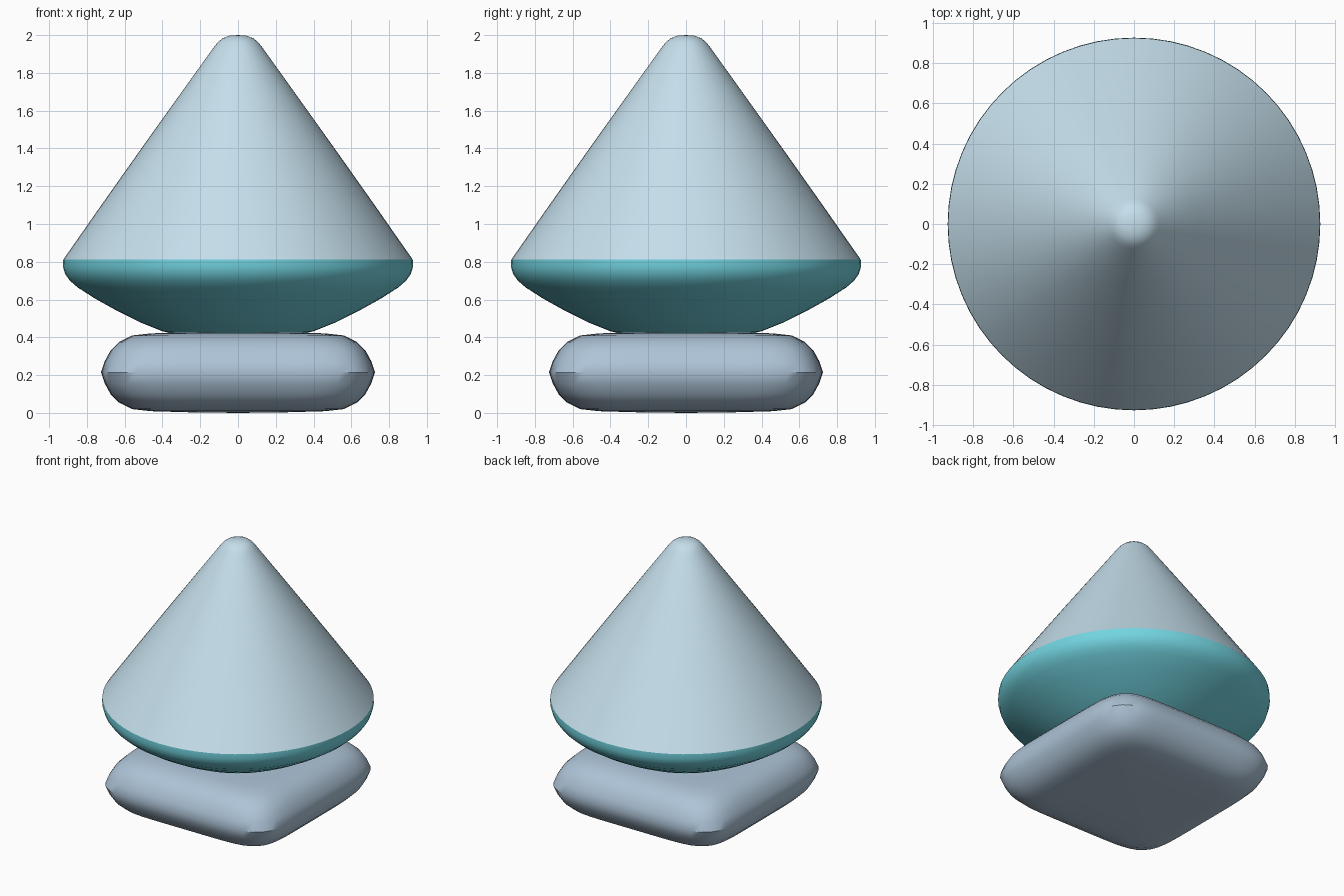
import bpy, bmesh, math

if "Cube" in bpy.data.objects:
    bpy.data.objects.remove(bpy.data.objects["Cube"])


def paint(obj, name, rgb):
    mat = bpy.data.materials.new(name)
    mat.diffuse_color = (*rgb, 1)
    mat.use_nodes = True
    mat.node_tree.nodes["Principled BSDF"].inputs["Base Color"].default_value = mat.diffuse_color
    obj.data.materials.append(mat)


def superellipse(power):
    def shape(a):
        c, s = math.cos(a), math.sin(a)
        k = (abs(c) ** power + abs(s) ** power) ** (-1 / power)
        return c * k, s * k
    return shape


def loft(name, profile, segments, shape, rgb, cap_bottom, cap_top, angle=40):
    """Skin rings of (radius, z), listed bottom to top."""
    bm = bmesh.new()
    rings = []
    for r, z in profile:
        ring = []
        for i in range(segments):
            x, y = shape(2 * math.pi * i / segments)
            ring.append(bm.verts.new((r * x, r * y, z)))
        rings.append(ring)
    for a, b in zip(rings, rings[1:]):
        for i in range(segments):
            j = (i + 1) % segments
            bm.faces.new((a[i], a[j], b[j], b[i]))
    for ring, z in ((rings[0], cap_bottom), (rings[-1], cap_top)):
        if z is not None:
            tip = bm.verts.new((0, 0, z))
            for i in range(segments):
                bm.faces.new((ring[i], ring[(i + 1) % segments], tip))
    bmesh.ops.recalc_face_normals(bm, faces=bm.faces)
    mesh = bpy.data.meshes.new(name)
    bm.to_mesh(mesh)
    bm.free()
    obj = bpy.data.objects.new(name, mesh)
    bpy.context.collection.objects.link(obj)
    paint(obj, name + "_colour", rgb)
    bpy.ops.object.select_all(action='DESELECT')
    obj.select_set(True)
    bpy.context.view_layer.objects.active = obj
    bpy.ops.object.shade_smooth_by_angle(angle=math.radians(angle))
    return obj


def circle(a):
    return math.cos(a), math.sin(a)


# Square cushion base, mirrored about its middle height
half = [(0.725, 0.0), (0.705, 0.06), (0.675, 0.115), (0.63, 0.16),
        (0.56, 0.195), (0.46, 0.206), (0.25, 0.212)]
mid = 0.215
base_profile = [(r, mid - h) for r, h in reversed(half)] + [(r, mid + h) for r, h in half[1:]]
loft("cushion_base", base_profile, 96, superellipse(6.2), (0.42, 0.55, 0.68), 0.0, 0.43)

# Shallow bowl with a rolled rim
bowl_profile = [(0.2, 0.395), (0.32, 0.412), (0.40, 0.432), (0.52, 0.48), (0.64, 0.54),
                (0.76, 0.607), (0.85, 0.665), (0.89, 0.70), (0.915, 0.735),
                (0.927, 0.775), (0.925, 0.812)]
loft("bowl", bowl_profile, 64, circle, (0.17, 0.66, 0.75), 0.39, None)

# Tall cone with a rounded tip
cone_profile = [(0.925, 0.812), (0.72, 1.105), (0.515, 1.395), (0.31, 1.682),
                (0.125, 1.94), (0.105, 1.964), (0.08, 1.984), (0.045, 1.997)]
loft("cone_top", cone_profile, 64, circle, (0.56, 0.74, 0.84), None, 2.0)
